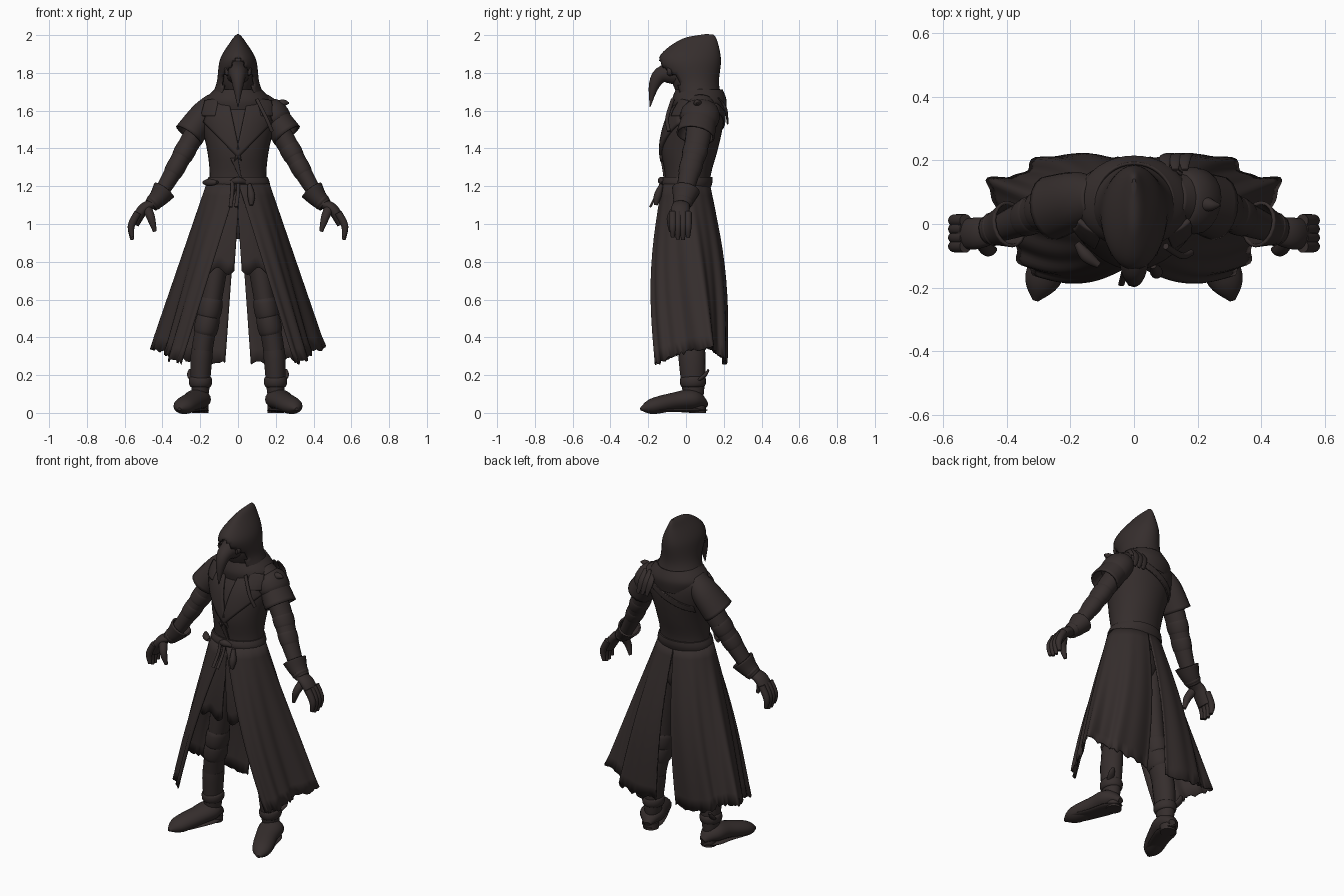
import bpy, bmesh, math, random
from mathutils import Vector
from mathutils.bvhtree import BVHTree

random.seed(4)
cube = bpy.data.objects.get("Cube")
if cube:
    bpy.data.objects.remove(cube)

leather = bpy.data.materials.new("dark brown leather")
leather.use_nodes = True
leather.diffuse_color = (.036, .027, .026, 1)
leather.node_tree.nodes["Principled BSDF"].inputs["Base Color"].default_value = leather.diffuse_color

ACROSS, DEPTH, UP = Vector((1, 0, 0)), Vector((0, 1, 0)), Vector((0, 0, 1))


def make(name, verts, faces, thick):
    mesh = bpy.data.meshes.new(name)
    mesh.from_pydata(verts, [], faces)
    mesh.materials.append(leather)
    bm = bmesh.new()
    bm.from_mesh(mesh)
    bmesh.ops.recalc_face_normals(bm, faces=bm.faces)
    bm.to_mesh(mesh)
    bm.free()
    part = bpy.data.objects.new(name, mesh)
    bpy.context.collection.objects.link(part)
    bpy.ops.object.select_all(action="DESELECT")
    part.select_set(True)
    bpy.context.view_layer.objects.active = part
    bpy.ops.object.shade_smooth_by_angle(angle=math.radians(50))
    if thick:
        solid = part.modifiers.new("thickness", "SOLIDIFY")
        solid.thickness = thick
        solid.offset = 0
    return part


def spline(points, t):
    """Smooth curve through points of any dimension."""
    last = len(points) - 1
    i = min(int(t * last), last - 1)
    s = t * last - i
    a, b, c, d = [Vector(points[min(max(k, 0), last)]) for k in range(i - 1, i + 3)]
    tangent_b, tangent_c = (c - a) / 2, (d - b) / 2
    ease = s * s * (3 - 2 * s)
    return b.lerp(c, ease) + tangent_b * s * (1 - s) ** 2 - tangent_c * s * s * (1 - s)


def bridge(rows, n, closed, caps):
    faces = []
    for row in range(rows - 1):
        for i in range(n if closed else n - 1):
            k = (i + 1) % n
            low, high = row * n, row * n + n
            faces.append((low + i, low + k, high + k, high + i))
    if caps:
        faces.append(tuple(reversed(range(n))))
        faces.append(tuple(range(rows * n - n, rows * n)))
    return faces


def body(name, profile, caps=True, thick=0, hole=None, n=36, rows=20):
    """Loft of ovals, each given as height, front, back and half width."""
    verts = []
    for row in range(rows):
        z, front, back, half = spline(profile, row / (rows - 1))
        for i in range(n):
            a = math.tau * i / n
            middle, depth = (front + back) / 2, (back - front) / 2
            verts.append(Vector((half * math.sin(a), middle - depth * math.cos(a), z)))
    faces = bridge(rows, n, True, caps)
    if hole:
        faces = [f for f in faces if len(f) > 4 or not hole(sum((verts[i] for i in f), Vector()) / 4)]
    return make(name, verts, faces, thick)


def tube(name, path, side=1, start=0, end=1, grow=0, ref=DEPTH, flat=1, thick=0, n=18, rows=12):
    """Tube on x, y, z, radius points; start, end and grow make a band on it."""
    verts = []
    for row in range(rows):
        k = row / (rows - 1)
        t = start + (end - start) * k
        x, y, z, r = spline(path, t)
        tangent = (spline(path, min(t + .01, 1)) - spline(path, max(t - .01, 0))).to_3d().normalized()
        tangent.x *= side
        a = (ref - tangent * ref.dot(tangent)).normalized()
        b = tangent.cross(a) * flat
        r += grow * math.sin(math.pi * k) ** .5 if 0 < k < 1 else 0
        for i in range(n):
            w = math.tau * i / n
            verts.append(Vector((x * side, y, z)) + (a * math.cos(w) + b * math.sin(w)) * r)
    return make(name, verts, bridge(rows, n, True, not thick), thick)


def sheet(name, surface, nu, nv, thick=.01):
    verts = [surface(i / (nu - 1), j / (nv - 1)) for j in range(nv) for i in range(nu)]
    return make(name, verts, bridge(nv, nu, False, False), thick)


# Torso and hips
torso = body("coat_torso", [(1.1, -.11, .13, .17), (1.25, -.11, .13, .15), (1.4, -.13, .17, .165),
                            (1.55, -.1, .2, .2), (1.65, -.04, .19, .19), (1.72, 0, .15, .08)])
tree = BVHTree.FromPolygons([v.co.copy() for v in torso.data.vertices],
                            [tuple(p.vertices) for p in torso.data.polygons])
body("hips", [(.92, -.05, .09, .06), (1, -.09, .12, .15), (1.15, -.1, .12, .16)])


def drape(name, corners, side=1, way=1, thick=.014):
    """Lay a four-cornered panel, given in x and z, on the torso."""
    a, b, c, d = [Vector((x * side, z)) for x, z in corners]

    def surface(u, v):
        p = a.lerp(b, u).lerp(d.lerp(c, u), v)
        hit = tree.ray_cast(Vector((p.x, -way, p.y)), DEPTH * way)[0]
        return (p.x, (hit.y if hit else 0) - way * thick / 2, p.y)
    return sheet(name, surface, 12, 12, thick)


drape("coat_closure", [(-.04, 1.35), (0, 1.35), (.02, 1.24), (.01, 1.24)], thick=.01)
drape("back_strap", [(-.15, 1.5), (-.15, 1.46), (.15, 1.6), (.15, 1.64)], way=-1, thick=.01)

# Hood, cowl and mask
body("hood", [(1.62, -.05, .2, .16), (1.74, -.07, .17, .11), (1.87, -.14, .18, .09),
              (1.97, -.03, .16, .03), (2, .1, .14, .004)], thick=.01, rows=30,
     hole=lambda p: p.y < 0 and 1.67 < p.z < 1.87 and abs(p.x) < min(.08, (1.89 - p.z) * .7))
body("cowl", [(1.58, -.06, .2, .15), (1.65, -.07, .21, .17), (1.71, -.05, .19, .12)], False, .01)
body("face_mask", [(1.64, -.02, .1, .05), (1.78, -.08, .13, .085), (1.9, -.03, .1, .04)])
tube("beak", [(0, -.05, 1.8, .065), (0, -.13, 1.79, .045), (0, -.17, 1.73, .028), (0, -.19, 1.62, .002)], ref=ACROSS)


def skirt(side):
    """Half of the split skirt, from the front opening round to the back slit."""
    hem = [(.3, -.16), (.36, -.11), (.39, 0), (.46, .13), (.36, .15), (.28, .21), (.07, .2)]

    def surface(u, v):
        turn = math.cos(math.pi * u)
        top = Vector((.16 * math.sin(math.pi * u), -.12 * turn))
        p = top.lerp(spline(hem, u), v)
        p.y -= .04 * turn * math.sin(math.pi * v)
        p += p.normalized() * .008 * v * math.sin(u * 50)
        low = .34 - .08 * turn * turn + random.uniform(-.01, .015) * (v == 1)
        return (p.x * side, p.y, 1.22 + (low - 1.22) * v)
    return surface


def inner_flap(side):
    def surface(u, v):
        x = .03 * v - .01 + u * (.07 + .1 * v)
        y = -.1 - .03 * math.sin(2 * v) + .03 * u * u
        return (x * side, y, 1.2 - v * (.45 + .02 * math.sin(9 * u)))
    return surface


# Belt with knot, hanging ends, hook and pouch
body("belt", [(1.19, -.12, .13, .166), (1.22, -.13, .14, .168), (1.25, -.12, .14, .156)], rows=6)
tube("belt_knot", [(-.04, -.12, 1.22, .01), (0, -.13, 1.23, .02), (.04, -.12, 1.22, .01)])
for x in (-.03, 0):
    tube("belt_end", [(x, -.13, 1.23, .01), (x, -.15, 1.17, .01), (x - .01, -.19, 1.09, .01)], ref=ACROSS, flat=.6)
tube("belt_hook", [(-.18, -.06, 1.22, .01), (-.15, -.1, 1.22, .02), (-.11, -.13, 1.22, .01)], ref=UP)
tube("hip_pouch", [(.06, -.13, 1.21, .01), (.07, -.15, 1.15, .02), (.07, -.16, 1.1, .01)])

# Paths shared by the limbs and the bands around them
arm = [(.14, .08, 1.62, .07), (.25, .06, 1.44, .066), (.34, .02, 1.28, .056), (.44, -.02, 1.11, .04)]
cape = [(.12, .08, 1.65, .06), (.18, .075, 1.58, .085), (.26, .05, 1.47, .098)]
cuff = [(.39, 0, 1.18, .07), (.42, -.01, 1.14, .055), (.46, -.02, 1.1, .04)]
palm = [(.44, -.02, 1.11, .04), (.5, -.03, 1.08, .05), (.55, -.03, 1, .045)]
thumb = [(.48, -.05, 1.08, .025), (.46, -.08, 1.03, .022), (.44, -.08, .96, .01)]
leg = [(.07, .03, 1.1, .09), (.14, .01, .6, .07), (.19, .03, .33, .07), (.2, .04, .08, .05)]
boot = [(.19, .11, .04, .02), (.21, .04, .07, .07), (.24, -.06, .06, .065), (.29, -.18, .034, .055), (.31, -.24, .02, .01)]
heel = [(.2, .06, 0, .045), (.2, .06, .04, .045)]
goggle = [(.045, -.07, 1.81, .026), (.05, -.09, 1.81, .026), (.05, -.1, 1.81, .018)]
buckle = [(.23, .06, .17, .02), (.25, .1, .2, .02), (.25, .12, .23, .01)]

for side, tag in ((1, "left_"), (-1, "right_")):
    sheet(tag + "coat_skirt", skirt(side), 61, 14)
    sheet(tag + "inner_flap", inner_flap(side), 12, 8)
    drape(tag + "lapel", [(.05, 1.66), (.14, 1.64), (.18, 1.54), (-.02, 1.33)], side)
    drape(tag + "collar", [(.1, 1.66), (.17, 1.65), (.19, 1.57), (.12, 1.57)], side, thick=.02)
    tube(tag + "goggle", goggle, side, ref=ACROSS)

    # Arm and glove
    tube(tag + "sleeve", arm, side, flat=.85, rows=20)
    for t in (.46, .64):
        tube(tag + "sleeve_fold", arm, side, t - .06, t + .06, grow=.004, flat=.85)
    tube(tag + "shoulder_cape", cape, side, flat=.8, thick=.01)
    tube(tag + "glove_cuff", cuff, side, flat=.85, thick=.01)
    tube(tag + "cuff_strap", cuff, side, .7, .9, grow=.008, flat=.85)
    tube(tag + "palm", palm, side, flat=.6)
    for k in range(4):
        y, tip = .027 * k - .07, .93 - .015 * math.sin(k)
        tube(tag + "finger", [(.53, y, 1.06, .02), (.565, y, .99, .019), (.56, y, tip, .01)], side)
    tube(tag + "thumb", thumb, side)

    # Leg and boot
    tube(tag + "leg", leg, side, flat=.8, rows=24)
    tube(tag + "knee_wrap", leg, side, .33, .43, grow=.01, flat=.82)
    tube(tag + "knee_band", leg, side, .41, .54, grow=.01, flat=.82)
    tube(tag + "boot_shaft", leg, side, .66, 1, grow=.005, flat=.82)
    tube(tag + "ankle_strap", leg, side, .83, .9, grow=.012, flat=.9)
    tube(tag + "boot_buckle", buckle, side, ref=ACROSS, flat=.5)
    tube(tag + "boot", boot, side, ref=ACROSS, flat=.75, rows=20)
    tube(tag + "sole", [(x, y, .015, r * .85) for x, y, z, r in boot], side, ref=ACROSS, flat=.2)
    tube(tag + "boot_heel", heel, side, rows=2)

# Left shoulder plate, cord and trailing strips
tube("shoulder_plate", cape, start=.25, end=.7, grow=.02, flat=.82)
tube("shoulder_spike", [(.2, .07, 1.62, .03), (.24, .06, 1.64, .02), (.27, .06, 1.64, .004)])
tube("shoulder_cord", [(.1, -.07, 1.66, .01), (.15, -.1, 1.56, .01), (.18, -.09, 1.49, .01)])
for k in range(3):
    x = .1 + .03 * k
    tube("trailing_strip", [(x, .17, 1.67, .01), (x, .21, 1.61, .02), (x + .02, .22, 1.53, .01)], ref=ACROSS, flat=.4)
